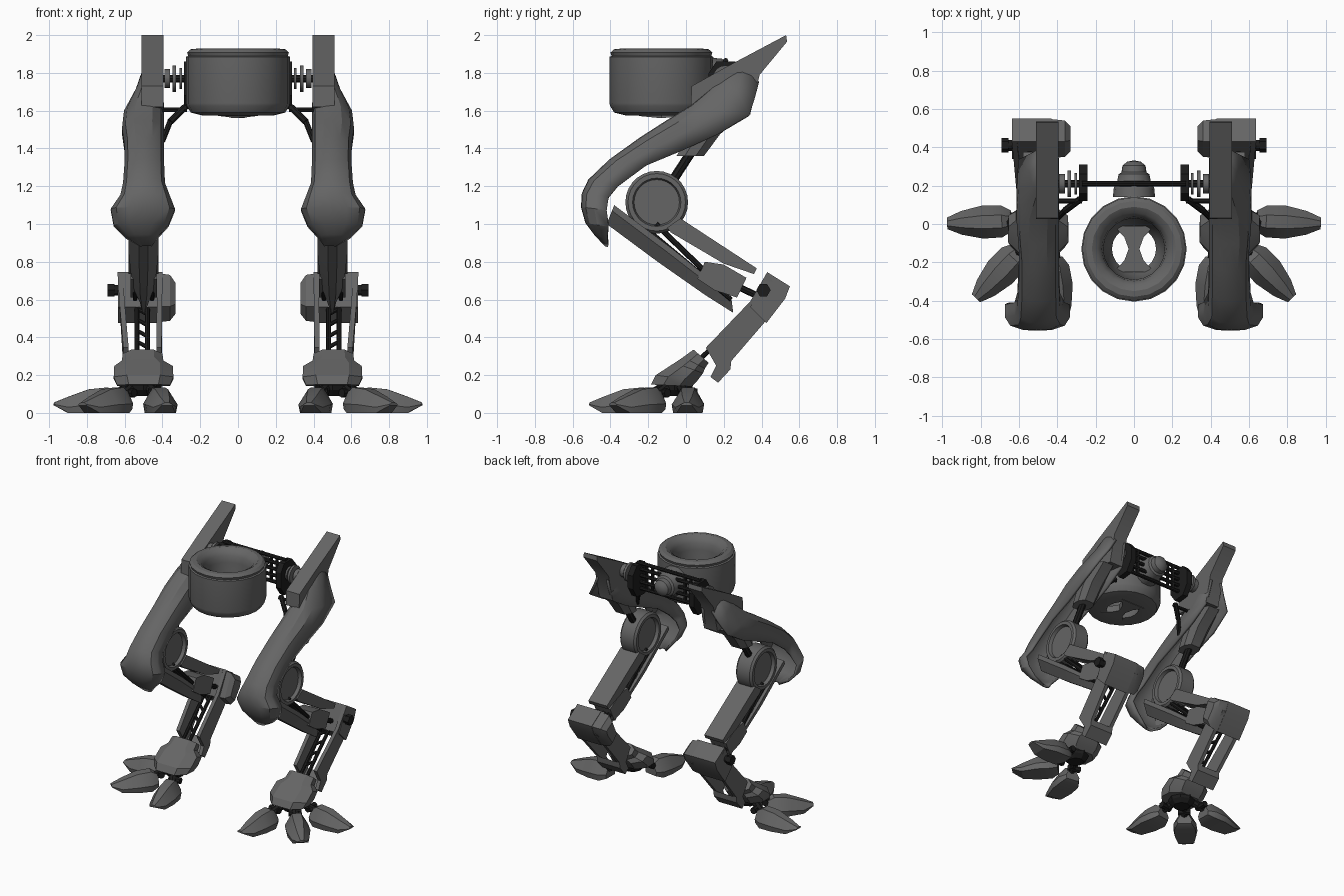
import bpy, bmesh, math
from mathutils import Vector


def material(name, v):
    m = bpy.data.materials.new(name)
    m.diffuse_color = (v, v, v, 1)
    return m


GREY = material("armour grey", 0.13)
DARK = material("dark metal", 0.012)


def loft(name, rings, mat=GREY, mirror=True, closed=True, wrap=False, thick=0):
    """Skin a list of equal-length point rings."""
    bm = bmesh.new()
    vs = [[bm.verts.new(p) for p in r] for r in rings]
    n = len(rings[0])
    pairs = list(zip(vs, vs[1:])) + ([(vs[-1], vs[0])] if wrap else [])
    for a, b in pairs:
        for i in range(n if closed else n - 1):
            j = (i + 1) % n
            bm.faces.new((a[i], a[j], b[j], b[i]))
    if closed and not wrap:
        bm.faces.new(vs[0])
        bm.faces.new(vs[-1])
    bmesh.ops.recalc_face_normals(bm, faces=bm.faces)
    me = bpy.data.meshes.new(name)
    bm.to_mesh(me)
    bm.free()
    me.materials.append(mat)
    ob = bpy.data.objects.new(name, me)
    bpy.context.collection.objects.link(ob)
    if thick:
        s = ob.modifiers.new("thickness", 'SOLIDIFY')
        s.thickness = thick
        s.offset = 0
    if mirror:
        ob.modifiers.new("mirror", 'MIRROR')
    return ob


def prism(name, poly, x0, x1, mat=GREY, **kw):
    """Side outline in (y, z), extruded along x."""
    return loft(name, [[(x, y, z) for y, z in poly] for x in (x0, x1)], mat, **kw)


def sections(name, stations, shape, **kw):
    """Stations: front (y,z), back (y,z), x0, x1. Shape: (across, depth)."""
    rings = []
    for f, b, x0, x1 in stations:
        rings.append([(x0 + (x1 - x0) * u, f[0] + (b[0] - f[0]) * v,
                       f[1] + (b[1] - f[1]) * v) for u, v in shape])
    return loft(name, rings, **kw)


def lathe(name, profile, origin, axis, mat=GREY, n=20, **kw):
    """Turn (radius, height) points about an axis."""
    q = Vector(axis).to_track_quat('Z', 'Y')
    rings = []
    for r, h in profile:
        rings.append([Vector(origin) + q @ Vector((r * math.cos(2 * math.pi * i / n),
                      r * math.sin(2 * math.pi * i / n), h)) for i in range(n)])
    return loft(name, rings, mat, **kw)


def rod(name, p, q, r, mat=DARK, n=8, **kw):
    d = Vector(q) - Vector(p)
    return lathe(name, [(r, 0), (r, d.length)], p, d, mat, n, **kw)


# Central ring with rounded rim, funnel and open middle
lathe("body_ring", [(.115, 1.575), (.19, 1.575), (.25, 1.59), (.272, 1.625), (.275, 1.64), (.275, 1.885),
                    (.264, 1.89), (.27, 1.908), (.25, 1.925), (.22, 1.928), (.19, 1.912), (.168, 1.88),
                    (.16, 1.83), (.155, 1.70), (.135, 1.62)],
      (0, -.13, 0), (0, 0, 1), mirror=False, wrap=True)
half = [(-.105, -.25), (.105, -.25), (.05, -.19), (.028, -.13)]
bridge = half + [(x, -.26 - y) for x, y in ((.05, -.19), (.105, -.25), (-.105, -.25), (-.05, -.19))] \
    + [(-.028, -.13), (-.05, -.19)]
loft("ring_bridge", [[(x, y, z + .1 * abs(y + .13)) for x, y in bridge] for z in (1.56, 1.61)], mirror=False)

# Rear knob and caged hip axle
lathe("rear_knob", [(.11, 0), (.105, .05), (.09, .07), (.08, .12), (.065, .13), (.06, .165), (.035, .185),
                    (.01, .19)], (0, .14, 1.77), (0, 1, 0), mirror=False, n=16)
for z in (1.865, 1.82, 1.77, 1.72, 1.67):
    rod("hip_axle", (-.27, .21, z), (.27, .21, z), .014, mirror=False)
for x in (.14, .19):
    rod("cage_rung", (x, .21, 1.67), (x, .21, 1.86), .012)
prism("hip_plate", [(.12, 1.68), (.17, 1.61), (.26, 1.62), (.31, 1.70), (.31, 1.80),
                    (.26, 1.86), (.16, 1.86), (.12, 1.80)], .242, .286, DARK)
rod("hip_pin", (.28, .21, 1.77), (.43, .21, 1.77), .02)
for x, w, r in ((.297, .014, .055), (.328, .018, .07), (.36, .03, .05)):
    rod("hip_disc", (x, .21, 1.77), (x + w, .21, 1.77), r, GREY, 16)
rod("hip_bracket_top", (.27, .12, 1.605), (.41, .12, 1.605), .012)
rod("hip_bracket_upper", (.28, .13, 1.62), (.36, .07, 1.54), .018)
rod("hip_bracket_lower", (.36, .07, 1.54), (.40, .03, 1.44), .015)

# Thigh blade and curved shell
prism("thigh_blade", [(.025, 1.62), (.03, 1.73), (.21, 1.83), (.53, 2.0), (.535, 1.965),
                      (.39, 1.79), (.34, 1.58)], .395, .51)
curve = [(0, 1), (0, .5), (.08, .18), (.28, .02), (.5, 0), (.72, .02), (.92, .18), (1, .5), (1, 1)]
sections("thigh_shell", [
    ((.30, 1.86), (.385, 1.75), .41, .495),
    ((.17, 1.74), (.365, 1.67), .405, .535),
    ((.03, 1.62), (.335, 1.575), .40, .595),
    ((-.10, 1.54), (.17, 1.475), .40, .605),
    ((-.24, 1.45), (-.03, 1.385), .40, .592),
    ((-.40, 1.335), (-.21, 1.31), .40, .592),
    ((-.51, 1.23), (-.36, 1.20), .395, .60),
    ((-.543, 1.16), (-.41, 1.14), .37, .615),
    ((-.547, 1.09), (-.42, 1.07), .342, .665),
    ((-.525, 1.01), (-.41, .99), .375, .65),
    ((-.48, .95), (-.415, .93), .43, .59),
    ((-.425, .89), (-.412, .885), .465, .51)], curve, closed=False, thick=.018)

# Thigh piston down to the knee
octagon = [(0, .7), (0, .3), (.22, 0), (.78, 0), (1, .3), (1, .7), (.78, 1), (.22, 1)]
sections("piston_housing", [((.08, 1.60), (.31, 1.585), .42, .58), ((.0, 1.45), (.18, 1.475), .42, .58),
                            ((-.05, 1.36), (.095, 1.36), .43, .57)], octagon)
rod("piston_rod", (.5, .04, 1.40), (.5, -.09, 1.20), .025)

# Knee drum with recessed faces
lathe("knee_drum", [(.12, .455), (.128, .43), (.152, .43), (.166, .445), (.166, .555),
                    (.152, .57), (.128, .57), (.12, .545)], (0, -.155, 1.115), (1, 0, 0), n=28)

# Lower thigh: pointed front cover, rear plate, inner block and rods
ridge = [(0, 1), (0, .7), (.35, 0), (.65, 0), (1, .7), (1, 1)]
sections("front_cover", [((-.42, 1.0), (-.38, 1.10), .42, .58), ((-.15, .80), (-.08, .875), .42, .58),
                         ((.10, .625), (.15, .69), .44, .56), ((.25, .53), (.24, .61), .48, .52)], ridge)
prism("rear_plate", [(-.10, .98), (-.03, 1.03), (.375, .765), (.36, .735), (.20, .79), (-.08, .955)],
      .42, .58)
prism("thigh_block", [(.10, .80), (.20, .785), (.32, .715), (.27, .61), (.15, .65), (.06, .71)],
      .43, .57)
for x in (.455, .5, .545):
    rod("thigh_rod", (x, -.16, 1.0), (x, .12, .73), .015)
    rod("cover_rod", (x, -.24, 1.0), (x, .24, .60), .012)
    rod("hock_rod", (x, .25, .68), (x, .42, .60), .018)

# Hock joint with inner cap and outer bolt
hock = [(.43, .745), (.55, .67), (.525, .605), (.425, .475), (.34, .56)]
prism("hock_block", hock, .43, .635)
cy, cz = .445, .60
loft("hock_cap", [[(x, cy + (y - cy) * s, cz + (z - cz) * s) for y, z in hock]
                  for x, s in ((.43, .97), (.36, .9), (.33, .6))])
rod("hock_bolt", (.63, .41, .65), (.66, .41, .65), .028, n=12)
rod("hock_nut", (.655, .41, .65), (.69, .41, .65), .038, n=6)

# Shin rails with inner rods and rungs
rail = [(.43, .745), (.52, .60), (.24, .275), (.235, .23), (.17, .16), (.13, .19), (.16, .25),
        (.105, .345), (.34, .59)]
for name, top, bottom in (("outer_rail", .61, .575), ("inner_rail", .40, .405)):
    loft(name, [[(bottom + (top - bottom) * min(1, max(0, (z - .3) / .4)) + w, y, z)
                 for y, z in rail] for w in (0, .028)])
prism("heel_plate", [(.17, .16), (.235, .23), (.24, .275), (.20, .24), (.16, .19)], .41, .60)
for x in (.48, .535):
    rod("shin_rod", (x, .40, .60), (x, .06, .27), .013)
for k in range(4):
    y = .14 + k * .06
    z = .27 + (y - .06) * .97
    rod("shin_rung", (.48, y, z), (.535, y + .03, z + .03), .011)

# Flared ankle collar with dark core
sections("ankle_collar", [((.04, .335), (.12, .265), .40, .61), ((-.015, .295), (.10, .235), .395, .615),
                          ((-.06, .265), (.09, .21), .345, .655), ((-.16, .20), (.06, .17), .342, .658),
                          ((-.185, .15), (.03, .14), .36, .64)], octagon)
lathe("ankle_core", [(.06, .09), (.09, .12), (.10, .16)], (.5, -.06, 0), (0, 0, 1), DARK, n=8)

# Three blunt toes fanned around the ankle
for name, deg, ox, oy in (("outer_toe", -2, .5, .02), ("middle_toe", -47, .5, -.04), ("inner_toe", -99, .45, -.04)):
    a = math.radians(deg)
    c, s = math.cos(a), math.sin(a)

    def place(d, w, z):
        return (ox + c * d - s * w, oy + s * d + c * w, z)

    rings = []
    for d, w, t, b in ((.14, .055, .105, .02), (.19, .083, .135, 0), (.29, .086, .125, 0),
                       (.40, .062, .085, 0), (.475, .03, .055, .04)):
        m = b + (t - b) * .35
        rings.append([place(d, w * k, z) for k, z in
                      ((-.4, t), (.4, t), (1, m), (.9, b), (-.9, b), (-1, m))])
    loft(name, rings)
    rod(name + "_link", (.5 + c * .03, -.04 + s * .03, .16), place(.17, 0, .085), .028)
    rod(name + "_pin", place(.12, -.045, .105), place(.12, .045, .105), .024)

# Smooth curved parts, keep hard edges
for ob in bpy.context.scene.objects:
    ob.select_set(True)
    bpy.context.view_layer.objects.active = ob
bpy.ops.object.shade_smooth_by_angle(angle=math.radians(28))
